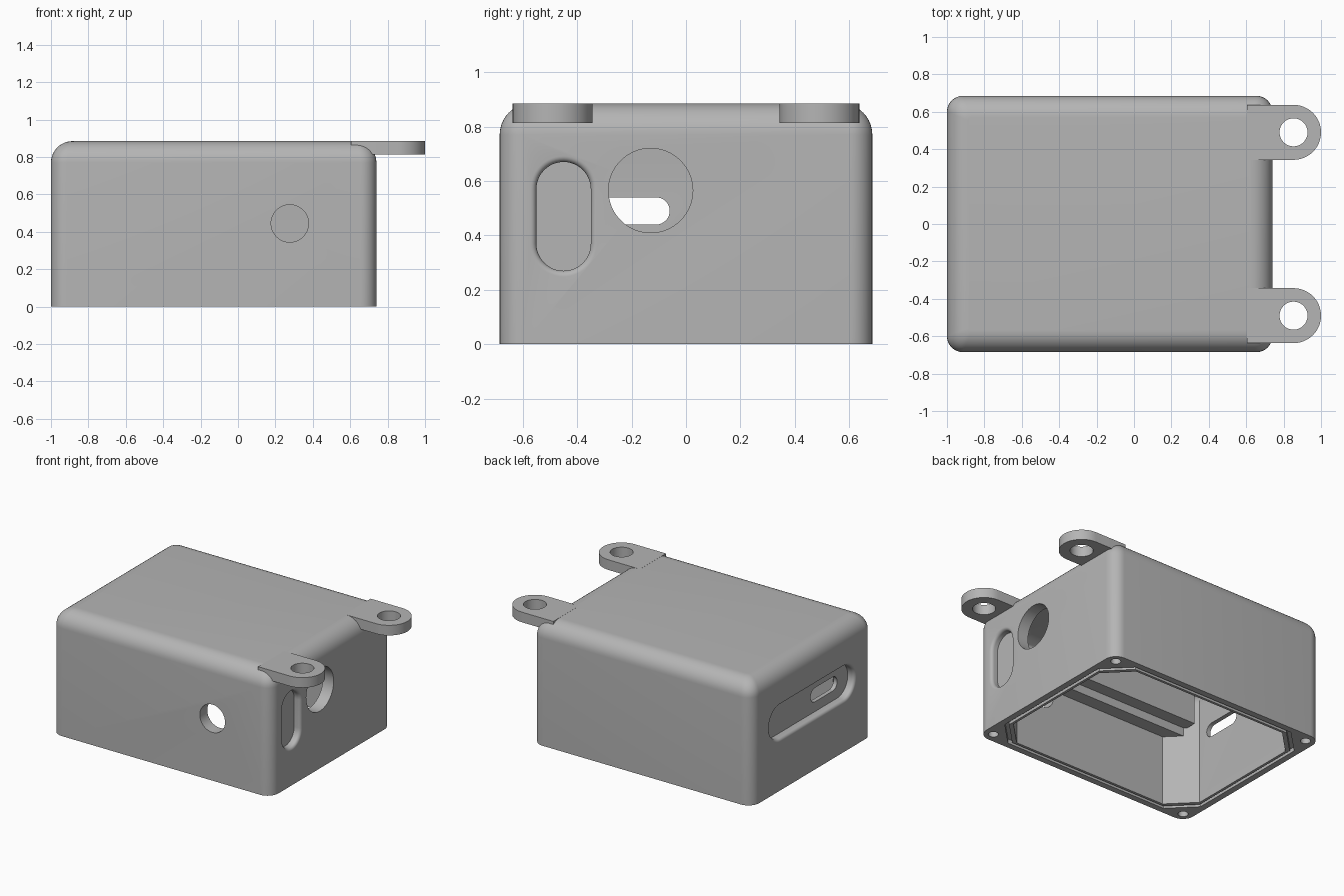
import bpy, bmesh
from math import cos, sin, pi
from mathutils import Matrix, Vector

if "Cube" in bpy.data.objects:
    bpy.data.objects.remove(bpy.data.objects["Cube"])

grey = bpy.data.materials.new("light_grey_plastic")
grey.use_nodes = True
colour = (0.46, 0.46, 0.46, 1)
grey.diffuse_color = colour
grey.node_tree.nodes["Principled BSDF"].inputs["Base Color"].default_value = colour

CX = -0.13                 # middle of the box along x
HX, HY, H = 0.87, 0.685, 0.885
TOP_R, WALL = 0.115, 0.085


def outline(a, b, r, seg=8):
    """Rounded rectangle of half sizes a, b; seg=1 gives cut corners."""
    pts = []
    for i, (sx, sy) in enumerate([(1, 1), (-1, 1), (-1, -1), (1, -1)]):
        for k in range(seg + 1):
            t = (i + k / seg) * pi / 2
            pts.append((sx * (a - r) + r * cos(t), sy * (b - r) + r * sin(t)))
    return pts


def loft(name, rings, axis="z", at=(0, 0, 0), closed=False):
    """Skin (outline, depth) rings along an axis."""
    u, v, w = {"z": ((1, 0, 0), (0, 1, 0), (0, 0, 1)),
               "x": ((0, 1, 0), (0, 0, 1), (1, 0, 0)),
               "y": ((1, 0, 0), (0, 0, 1), (0, 1, 0))}[axis]
    u, v, w, at = Vector(u), Vector(v), Vector(w), Vector(at)
    bm = bmesh.new()
    loops = [[bm.verts.new(at + u * p + v * q + w * d) for p, q in pts] for pts, d in rings]
    n = len(loops[0])
    pairs = list(zip(loops, loops[1:]))
    if closed:
        pairs.append((loops[-1], loops[0]))
    else:
        bm.faces.new(loops[0])
        bm.faces.new(loops[-1])
    for lo, hi in pairs:
        for i in range(n):
            j = (i + 1) % n
            bm.faces.new((lo[i], lo[j], hi[j], hi[i]))
    bmesh.ops.recalc_face_normals(bm, faces=bm.faces)
    me = bpy.data.meshes.new(name)
    bm.to_mesh(me)
    bm.free()
    me.materials.append(grey)
    ob = bpy.data.objects.new(name, me)
    bpy.context.collection.objects.link(ob)
    return ob


def select(ob):
    bpy.ops.object.select_all(action="DESELECT")
    bpy.context.view_layer.objects.active = ob
    ob.select_set(True)


def cut(ob, cutter):
    select(ob)
    mod = ob.modifiers.new("cut", "BOOLEAN")
    mod.operation, mod.solver, mod.object = "DIFFERENCE", "EXACT", cutter
    bpy.ops.object.modifier_apply(modifier=mod.name)
    bpy.data.objects.remove(cutter)


def prism(name, a, b, r, d0, d1, axis="z", at=(0, 0, 0), seg=8):
    pts = outline(a, b, r, seg)
    return loft(name, [(pts, d0), (pts, d1)], axis, at)


def pocket(a, b, depth, side, at):
    """Stadium recess with a softened rim; side is the outward x direction."""
    f = 0.022
    r = min(a, b)
    rings = [(outline(a + f, b + f, r + f, 12), side * 0.02)]
    for k in range(7):
        t = k / 6 * pi / 2
        g = f * (1 - sin(t))
        rings.append((outline(a + g, b + g, r + g, 12), -side * f * (1 - cos(t))))
    rings.append((outline(a, b, r, 12), -side * depth))
    return loft("pocket", rings, "x", at)


# Box shell: straight sides with a rounded top edge
rings = [(outline(HX, HY, 0.085), 0)]
for k in range(11):
    t = k / 10 * pi / 2
    inset = TOP_R * (1 - cos(t))
    rings.append((outline(HX - inset, HY - inset, 0.085 - 0.6 * inset),
                  H - TOP_R + TOP_R * sin(t)))
box = loft("enclosure_box", rings, at=(CX, 0, 0))

# Hollow inside with cut corners and a rounded ceiling edge
IX, IY, IZ, IR = HX - WALL, HY - WALL, H - 0.08, 0.07


def cut_corner(a, b, c):
    return [(a, b - c), (a - c, b), (c - a, b), (-a, b - c),
            (-a, c - b), (c - a, -b), (a - c, -b), (a, c - b)]


rings = [(cut_corner(IX, IY, 0.17), -0.02)]
for k in range(7):
    t = k / 6 * pi / 2
    inset = IR * (1 - cos(t))
    rings.append((cut_corner(IX - inset, IY - inset, 0.17), IZ - IR + IR * sin(t)))
cut(box, loft("cavity", rings, at=(CX, 0, 0)))

# Seal groove around the open bottom
outer, inner = cut_corner(0.825, 0.64, 0.17), cut_corner(0.803, 0.618, 0.165)
cut(box, loft("groove", [(outer, -0.02), (outer, 0.03), (inner, 0.03), (inner, -0.02)],
              at=(CX, 0, 0), closed=True))

# Screw holes in the four corners
for sx in (-1, 1):
    for sy in (-1, 1):
        cut(box, prism("screw_hole", 0.033, 0.033, 0.033, -0.02, 0.3,
                       at=(CX + sx * 0.8, sy * 0.615, 0)))

# Openings and recesses in the walls
right_x, left_x = CX + HX, CX - HX
cut(box, prism("front_hole", 0.1, 0.1, 0.1, -0.05, 0.12, "y", (0.277, -HY, 0.445), 12))
cut(box, prism("cable_hole", 0.155, 0.155, 0.155, -0.15, 0.05, "x", (right_x, -0.13, 0.565), 16))
cut(box, pocket(0.1, 0.2, 0.05, 1, (right_x, -0.45, 0.47)))
cut(box, pocket(0.48, 0.12, 0.055, -1, (left_x, 0, 0.49)))
cut(box, prism("port_slot", 0.15, 0.05, 0.05, -0.05, 0.15, "x", (left_x, -0.21, 0.49)))

# Stepped ledges along the inside of the front wall
ledges = [prism("lower_ledge", 0.49, 0.06, 0.001, 0.5, IZ + 0.01, at=(-0.37, -0.565, 0), seg=1),
          prism("upper_ledge", 0.49, 0.05, 0.001, 0.56, IZ + 0.01, at=(-0.37, -0.465, 0), seg=1)]

# Mounting lugs on the top edge
lugs = []
for side, sy in (("left", 1), ("right", -1)):
    cx, r = 0.853, 0.147
    pts = [(0.605, r), (0.605, -r)]
    pts += [(cx + r * sin(k / 24 * pi), -r * cos(k / 24 * pi)) for k in range(25)]
    lug = loft("mounting_lug_" + side, [(pts, 0.813), (pts, H + 0.0005)], at=(0, sy * 0.49, 0))
    cut(lug, prism("bolt_hole", 0.075, 0.075, 0.075, 0.75, 0.95, at=(cx, sy * 0.49, 0)))
    lugs.append(lug)

for ob in [box] + ledges + lugs:
    select(ob)
    bpy.ops.object.shade_smooth_by_angle(angle=0.6)
